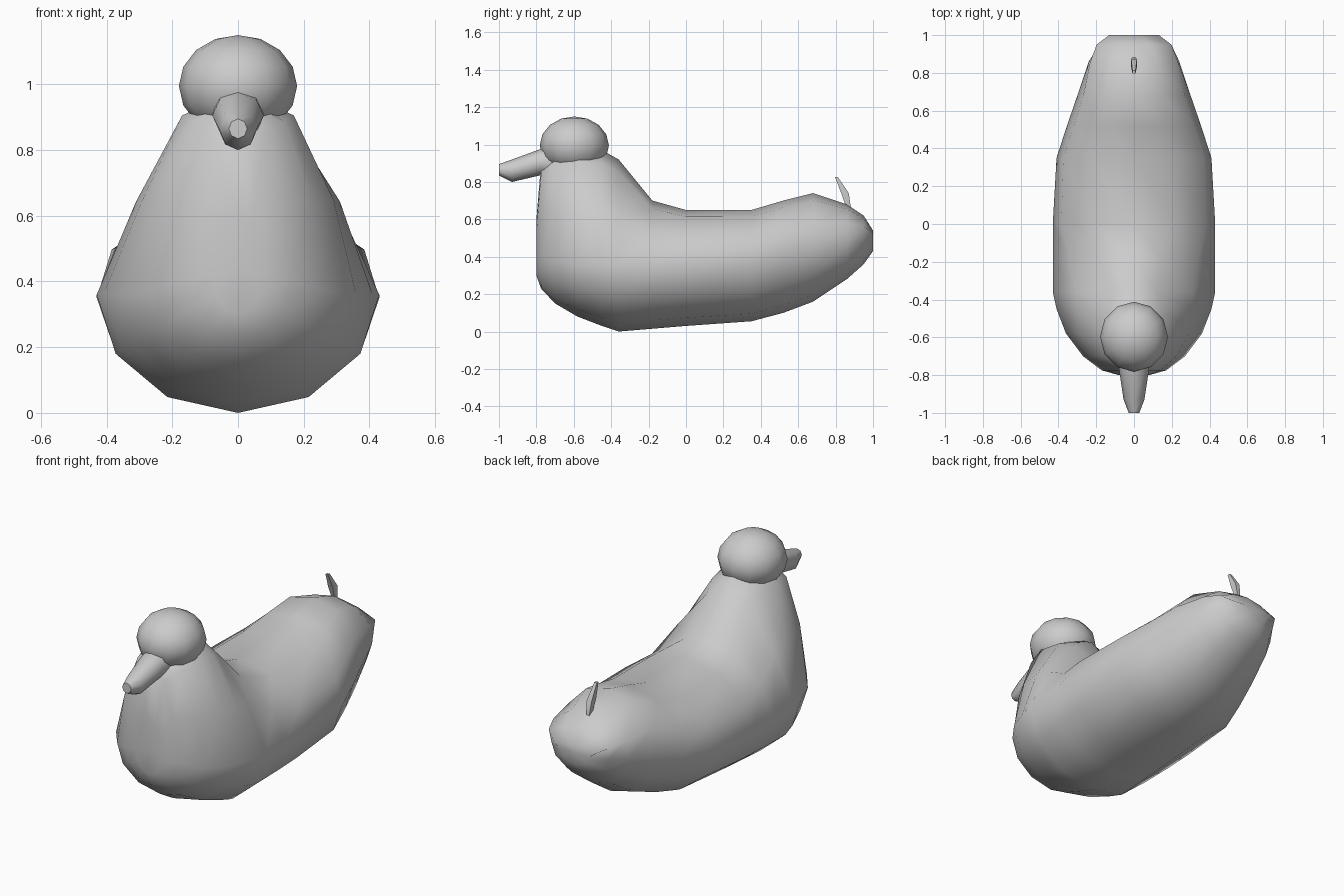
import bpy, bmesh, math

if "Cube" in bpy.data.objects:
    bpy.data.objects.remove(bpy.data.objects["Cube"])


def loft(name, rings, angle=50):
    """Skin closed rings of equal length and close both ends with fans."""
    bm = bmesh.new()
    rows = [[bm.verts.new(p) for p in r] for r in rings]
    n = len(rows[0])
    for a, b in zip(rows, rows[1:]):
        for i in range(n):
            j = (i + 1) % n
            bm.faces.new((a[i], a[j], b[j], b[i]))
    for row in (rows[0], rows[-1]):
        cap = bm.faces.new(row)
        bmesh.ops.poke(bm, faces=[cap])
    bmesh.ops.recalc_face_normals(bm, faces=bm.faces)
    mesh = bpy.data.meshes.new(name)
    bm.to_mesh(mesh)
    bm.free()
    ob = bpy.data.objects.new(name, mesh)
    bpy.context.collection.objects.link(ob)
    smooth(ob, angle)
    return ob


def smooth(ob, angle):
    bpy.ops.object.select_all(action='DESELECT')
    ob.select_set(True)
    bpy.context.view_layer.objects.active = ob
    bpy.ops.object.shade_smooth_by_angle(angle=math.radians(angle))


def body_ring(y, zb, zw, zt, w, wt):
    """Section: elliptical belly, sloping flank, narrow rounded top."""
    half = [(w * math.sin(math.radians(a)), zw - (zw - zb) * math.cos(math.radians(a)))
            for a in (30, 60, 90)]
    zs = zt - 0.12 * (zt - zw)
    bulge = 0.045 * w / (zt - zw)
    half.append(((w + wt) / 2 + bulge, (zw + zs) / 2 + 0.015))
    half.append((wt, zs))
    ring = [(0, zb)] + half + [(0, zt)] + [(-x, z) for x, z in reversed(half)]
    return [(x, y, z) for x, z in ring]


def oval_ring(y, z, rx, rz, n=8, dy=0.0):
    """Oval section; dy leans the top of the ring along y."""
    return [(rx * math.cos(t), y + dy * math.sin(t), z + rz * math.sin(t))
            for t in (2 * math.pi * i / n for i in range(n))]


# Body with breast, neck and rump: y, bottom, widest height, top, half width, top half width
stations = [
    (-0.80, 0.30, 0.42, 0.60, 0.08, 0.04),
    (-0.775, 0.23, 0.40, 0.90, 0.17, 0.08),
    (-0.70, 0.15, 0.37, 0.96, 0.27, 0.14),
    (-0.58, 0.08, 0.36, 0.98, 0.36, 0.17),
    (-0.45, 0.03, 0.36, 0.97, 0.41, 0.15),
    (-0.36, 0.00, 0.36, 0.92, 0.43, 0.12),
    (-0.18, 0.015, 0.35, 0.70, 0.43, 0.14),
    (0.00, 0.03, 0.35, 0.65, 0.43, 0.21),
    (0.35, 0.055, 0.36, 0.65, 0.41, 0.21),
    (0.52, 0.10, 0.39, 0.70, 0.355, 0.18),
    (0.68, 0.16, 0.43, 0.74, 0.30, 0.15),
    (0.86, 0.28, 0.47, 0.68, 0.24, 0.12),
    (0.95, 0.36, 0.49, 0.62, 0.18, 0.09),
    (1.00, 0.43, 0.49, 0.54, 0.08, 0.04),
]
loft("body", [body_ring(*s) for s in stations], 60)

# Head
bpy.ops.mesh.primitive_uv_sphere_add(segments=12, ring_count=8, radius=1,
                                     location=(0, -0.597, 0.995))
head = bpy.context.object
head.name = "head"
head.scale = (0.18, 0.185, 0.155)
smooth(head, 50)

# Beak
loft("beak", [oval_ring(-0.68, 0.91, 0.08, 0.085),
              oval_ring(-0.78, 0.905, 0.078, 0.07),
              oval_ring(-0.93, 0.86, 0.055, 0.06),
              oval_ring(-1.0, 0.865, 0.028, 0.03)])

# Small upturned tail feather
feather = [(0.87, 0.66, 0.008, 0.012), (0.85, 0.74, 0.015, 0.02), (0.805, 0.825, 0.008, 0.008)]
loft("tail_feather", [[(-rx, y - ry, z), (rx, y - ry, z), (rx, y + ry, z), (-rx, y + ry, z)]
                      for y, z, rx, ry in feather], 30)
